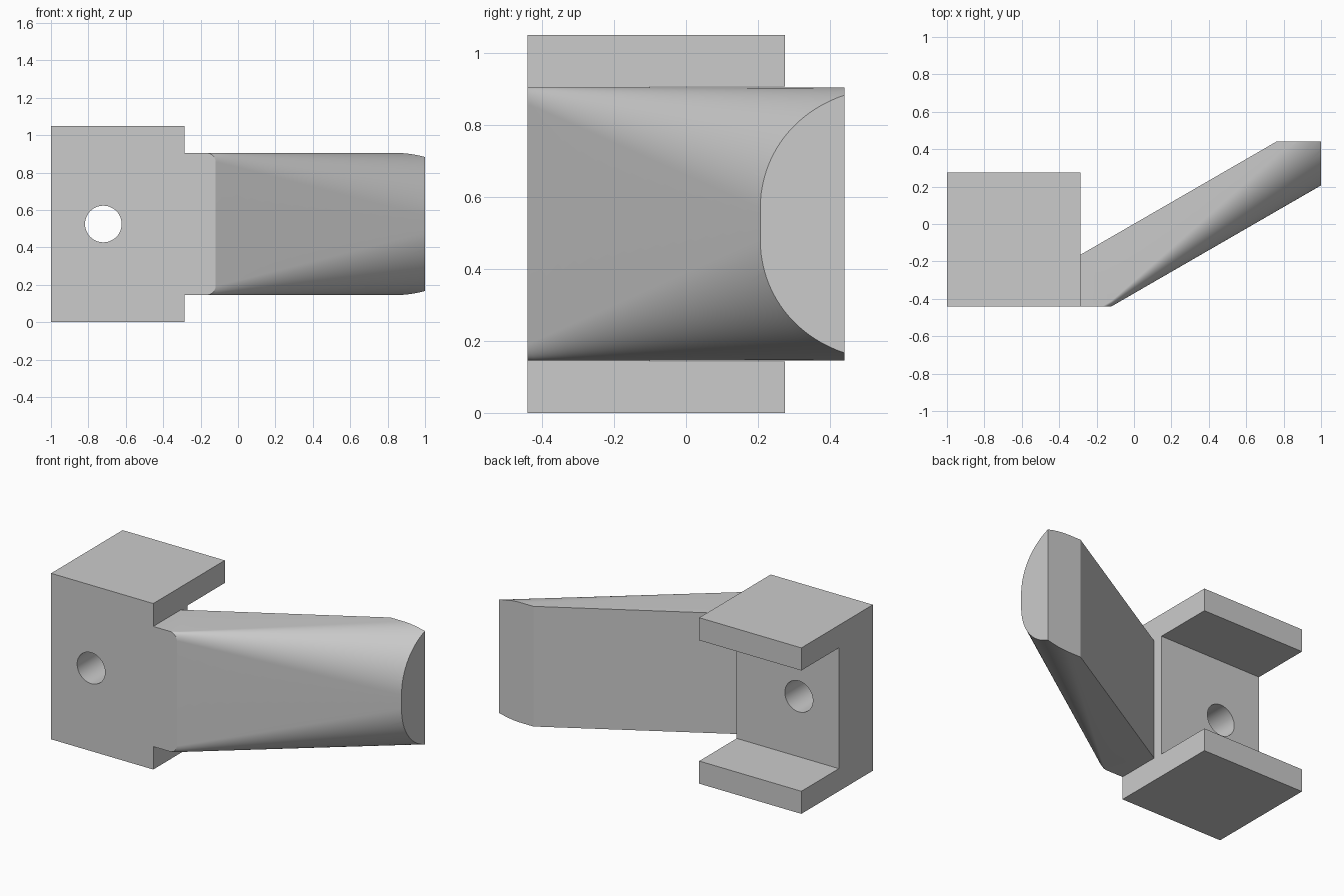
import bpy, bmesh
from math import sin, cos, pi, radians
from mathutils import Vector

old = bpy.data.objects.get("Cube")
if old:
    bpy.data.objects.remove(old, do_unlink=True)

grey = bpy.data.materials.new("light grey")
grey.use_nodes = True
colour = (0.6, 0.6, 0.6, 1)
grey.diffuse_color = colour
grey.node_tree.nodes["Principled BSDF"].inputs["Base Color"].default_value = colour

X0, X1 = -1.0, -0.285         # bracket width
FRONT, BACK = -0.44, 0.275    # bracket depth
PLATE = -0.10                 # rear face of the front plate
TOP, FLANGE = 1.05, 0.143
MID = TOP / 2


def finish(name, bm):
    bmesh.ops.recalc_face_normals(bm, faces=bm.faces)
    mesh = bpy.data.meshes.new(name)
    bm.to_mesh(mesh)
    bm.free()
    obj = bpy.data.objects.new(name, mesh)
    bpy.context.collection.objects.link(obj)
    mesh.materials.append(grey)
    return obj


def smooth(obj):
    bpy.ops.object.select_all(action='DESELECT')
    obj.select_set(True)
    bpy.context.view_layer.objects.active = obj
    bpy.ops.object.shade_smooth_by_angle(angle=radians(25))


# Channel bracket: C profile extruded across its width
bm = bmesh.new()
profile = [(FRONT, 0), (BACK, 0), (BACK, FLANGE), (PLATE, FLANGE),
           (PLATE, TOP - FLANGE), (BACK, TOP - FLANGE), (BACK, TOP), (FRONT, TOP)]
face = bm.faces.new([bm.verts.new((X0, y, z)) for y, z in profile])
out = bmesh.ops.extrude_face_region(bm, geom=[face])
bmesh.ops.translate(bm, vec=(X1 - X0, 0, 0),
                    verts=[v for v in out["geom"] if isinstance(v, bmesh.types.BMVert)])
bracket = finish("channel_bracket", bm)

# Round hole through the front plate
bpy.ops.mesh.primitive_cylinder_add(vertices=48, radius=0.098, depth=1,
                                    location=(-0.72, FRONT, MID), rotation=(pi / 2, 0, 0))
cutter = bpy.context.object
cutter.name = "hole_cutter"
cutter.hide_render = True
cutter.data.materials.append(grey)
mod = bracket.modifiers.new("hole", 'BOOLEAN')
mod.operation, mod.solver, mod.object = 'DIFFERENCE', 'EXACT', cutter
bpy.context.view_layer.objects.active = bracket
bpy.ops.object.modifier_apply(modifier="hole")
bpy.data.objects.remove(cutter, do_unlink=True)
smooth(bracket)

# Slanted arm: rounded rectangle blending into a half ellipse
ALONG = Vector((cos(pi / 6), sin(pi / 6), 0))
OUT = Vector((sin(pi / 6), -cos(pi / 6), 0))
START = Vector((-0.27, -0.155, MID))
DEPTH, HALF, LENGTH = 0.322, 0.38, 1.47
ROUND_D, ROUND_Z = 0.025, 0.05
STEPS, RINGS = 24, 16

angles = [i * pi / 2 / STEPS for i in range(STEPS + 1)]
base = [(0, HALF)] + [(DEPTH - ROUND_D + ROUND_D * sin(a), HALF - ROUND_Z + ROUND_Z * cos(a))
                      for a in angles]
tip = [(0, HALF)] + [(DEPTH * sin(a), HALF * cos(a)) for a in angles]


def mirrored(half):
    return half + [(d, -z) for d, z in reversed(half)]


base, tip = mirrored(base), mirrored(tip)
bm = bmesh.new()


def ring(s, k):
    return [bm.verts.new(START + ALONG * s + OUT * (d0 + (d1 - d0) * k)
                         + Vector((0, 0, z0 + (z1 - z0) * k)))
            for (d0, z0), (d1, z1) in zip(base, tip)]


rings = [ring(-0.6, 0)] + [ring(LENGTH * i / RINGS, i / RINGS) for i in range(RINGS + 1)]
for a, b in zip(rings, rings[1:]):
    for i in range(len(a)):
        j = (i + 1) % len(a)
        bm.faces.new((a[i], a[j], b[j], b[i]))
bm.faces.new(rings[0])
bm.faces.new(rings[-1])
bmesh.ops.remove_doubles(bm, verts=bm.verts, dist=1e-5)
bmesh.ops.recalc_face_normals(bm, faces=bm.faces)

# Trim the arm square to the bracket and at its far end
for point, normal in (((X1, 0, 0), (-1, 0, 0)), ((0, FRONT, 0), (0, -1, 0)),
                      ((1, 0, 0), (1, 0, 0)), ((0, -FRONT, 0), (0, 1, 0))):
    cut = bmesh.ops.bisect_plane(bm, geom=bm.verts[:] + bm.edges[:] + bm.faces[:],
                                 plane_co=point, plane_no=normal, clear_outer=True)
    edges = [e for e in cut["geom_cut"] if isinstance(e, bmesh.types.BMEdge)]
    bmesh.ops.edgeloop_fill(bm, edges=[e for e in edges if e.is_boundary])
smooth(finish("slanted_arm", bm))
